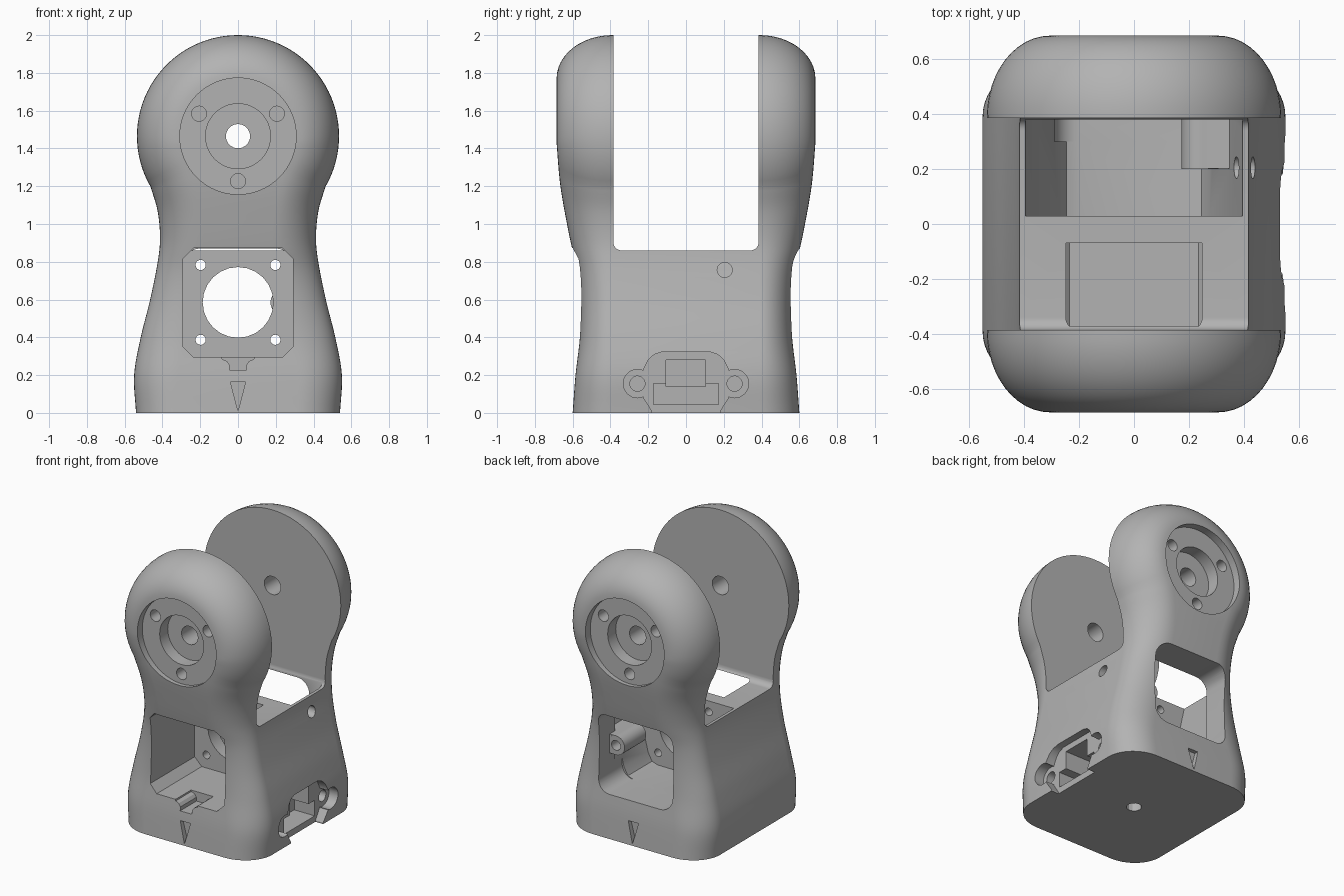
import bpy, bmesh, math
from mathutils import Vector

cube = bpy.data.objects.get("Cube")
if cube:
    bpy.data.objects.remove(cube, do_unlink=True)

grey = bpy.data.materials.new("plain grey")
grey.use_nodes = True
COLOR = (0.45, 0.45, 0.45, 1)
grey.diffuse_color = COLOR
grey.node_tree.nodes["Principled BSDF"].inputs["Base Color"].default_value = COLOR

PIVOT, R, ROUND, INNER = 1.465, 0.535, 0.23, 0.39


def make_object(name, bm):
    bmesh.ops.recalc_face_normals(bm, faces=bm.faces)
    mesh = bpy.data.meshes.new(name)
    bm.to_mesh(mesh)
    bm.free()
    mesh.materials.append(grey)
    obj = bpy.data.objects.new(name, mesh)
    bpy.context.collection.objects.link(obj)
    return obj


def spline(pts, steps=6):
    p = [Vector(q) for q in pts]
    p = [2 * p[0] - p[1]] + p + [2 * p[-1] - p[-2]]
    out = []
    for a, b, c, d in zip(p, p[1:], p[2:], p[3:]):
        for s in range(steps):
            t = s / steps
            out.append(0.5 * (2 * b + (c - a) * t + (2 * a - 5 * b + 4 * c - d) * t * t
                              + (3 * b - a - 3 * c + d) * t ** 3))
    return out + [p[-2]]


def circle(u, v, r, n=32):
    return [(u + r * math.cos(math.tau * i / n), v + r * math.sin(math.tau * i / n)) for i in range(n)]


def rect(u0, u1, v0, v1, r=0.0, n=8):
    """Rectangle; r cuts the corners, n=1 gives chamfers, larger n gives rounds."""
    if r == 0:
        return [(u0, v0), (u1, v0), (u1, v1), (u0, v1)]
    pts = []
    corners = [(u1 - r, v1 - r), (u0 + r, v1 - r), (u0 + r, v0 + r), (u1 - r, v0 + r)]
    for k, (u, v) in enumerate(corners):
        for i in range(n + 1):
            a = (k + i / n) * math.pi / 2
            pts.append((u + r * math.cos(a), v + r * math.sin(a)))
    return pts


def prism(name, pts, a, b, axis="y"):
    """Extrude a profile from a to b; profile is (x, z), (y, z) or (x, y)."""
    place = {"y": lambda u, v, w: (u, w, v), "x": lambda u, v, w: (w, u, v),
             "z": lambda u, v, w: (u, v, w)}[axis]
    bm = bmesh.new()
    ends = [[bm.verts.new(place(u, v, w)) for u, v in pts] for w in (a, b)]
    for ring in ends:
        bm.faces.new(ring)
    for i in range(len(pts)):
        j = (i + 1) % len(pts)
        bm.faces.new((ends[0][i], ends[0][j], ends[1][j], ends[1][i]))
    return make_object(name, bm)


def boolean(target, tool, operation="DIFFERENCE"):
    tool.hide_render = True
    mod = target.modifiers.new("cut", "BOOLEAN")
    mod.operation, mod.solver, mod.object = operation, "EXACT", tool
    bpy.context.view_layer.objects.active = target
    bpy.ops.object.modifier_apply(modifier=mod.name)
    bpy.data.objects.remove(tool, do_unlink=True)


def cut(pts, a, b, axis="y"):
    boolean(body, prism("cutter", pts, a, b, axis))


# Half silhouette: waisted lower body, then round head
side = spline([(.54, 0), (.55, .2), (.515, .4), (.465, .6), (.425, .8), (.413, .93),
               (.426, 1.07), (.463, 1.1975)])
for i in range(1, 33):
    a = math.radians(-30 + 120 * i / 32)
    side.append(Vector((R * math.cos(a), PIVOT + R * math.sin(a))))
side[-1].x = 0

depth_curve = spline([(.6, 0), (.585, .2), (.562, .4), (.56, .6), (.574, .75), (.603, .87),
                      (.63, 1), (.665, 1.2), (.683, 1.4), (.685, 1.5), (.685, 2.1)])


def depth(z):
    for p, q in zip(depth_curve, depth_curve[1:]):
        if p.y <= z <= q.y:
            return p.x + (q.x - p.x) * (z - p.y) / (q.y - p.y)
    return depth_curve[-1].x


# Body shell: the silhouette inset along a quarter round toward front and back
bm = bmesh.new()
rings = []
STEPS = 12
for i, p in enumerate(side):
    tangent = (side[min(i + 1, len(side) - 1)] - side[max(i - 1, 0)]).normalized()
    normal = Vector((tangent.y, -tangent.x))
    if i == 0:
        normal = Vector((1, 0))
    if i == len(side) - 1:
        normal = Vector((0, 1))
    quarter = []
    for k in range(STEPS + 1):
        a = math.pi / 2 * k / STEPS
        q = p - normal * ROUND * (1 - math.cos(a))
        quarter.append((q.x, INNER + (depth(q.y) - INNER) * math.sin(a), q.y))
    ring = quarter + [(-x, y, z) for x, y, z in reversed(quarter)]
    ring += [(-x, -y, z) for x, y, z in ring]
    rings.append([bm.verts.new(c) for c in ring])
for lo, hi in zip(rings, rings[1:]):
    for k in range(len(lo)):
        j = (k + 1) % len(lo)
        bm.faces.new((lo[k], lo[j], hi[j], hi[k]))
bm.faces.new(rings[0])
bmesh.ops.remove_doubles(bm, verts=bm.verts, dist=0.0001)
body = make_object("bracket_body", bm)

# Slot between the two arms
cut(rect(-.385, .385, .86, 2.3, .045), -1, 1, "x")

# Front bay with chamfered corners and cable notch in its sill
cut(rect(-.29, .29, .295, .873, .055, 1), -.9, -.07)
cut([(-.09, .31), (-.085, .285), (-.06, .275), (-.045, .255), (-.045, .228),
     (.045, .228), (.045, .255), (.06, .275), (.085, .285), (.09, .31)], -.9, -.4)

# Rear bay narrowing downward, with rounded rear window
half = [(.2, .3), (.245, .315), (.275, .37), (.36, .7), (.395, .86), (.395, .95)]
cut(half + [(-x, z) for x, z in reversed(half)], .03, .38)
cut(rect(-.29, .29, .3, .87, .09), .3, .9)

# Screw boss in the rear bay
boolean(body, prism("boss", circle(.24, .585, .068), .2, .44), "UNION")
boolean(body, prism("boss_web", rect(.24, .38, .518, .652), .201, .439), "UNION")
cut(circle(.24, .585, .035, 20), .3, .6)

# Dividing wall: large opening and four screw holes
cut(circle(0, .585, .187, 24), -.2, .15)
for x in (-.198, .198):
    for z in (.387, .783):
        cut(circle(x, z, .027, 16), -.2, .15)

# Arm recesses, screw holes and arrow marks on both faces
cut(circle(0, PIVOT, .064), -.9, .9)
for s in (-1, 1):
    cut(circle(0, PIVOT, .308, 64), s * .63, s * .9)
    cut(circle(0, PIVOT, .172, 48), s * .54, s * .9)
    for k in range(3):
        a = math.radians(30 + 120 * k)
        cut(circle(.238 * math.cos(a), PIVOT + .238 * math.sin(a), .04, 20), s * .5, s * .8)
    cut([(0, .01), (.04, .163), (-.04, .163)], s * .56, s * .9)

# Side socket: eared pocket, screw holes and stepped opening
outline = [(.18, -.03), (.18, .01), (.225, .08), (.225, .23), (.2, .28), (.17, .308), (.13, .322)]
cut(outline + [(-y, z) for y, z in reversed(outline)], .48, .8, "x")
for s in (-1, 1):
    cut(circle(s * .257, .155, .075), .48, .8, "x")
    cut(circle(s * .257, .155, .04, 20), .36, .8, "x")
cut(rect(-.107, .103, .14, .28), .25, .8, "x")
cut(rect(-.172, .172, .045, .155), .32, .8, "x")

# Side cable hole and base hole
cut(circle(.205, .757, .04, 20), .3, .8, "x")
cut(circle(0, 0, .05, 12), -.1, .2, "z")

# Smooth shading with crisp edges
for obj in bpy.context.selected_objects:
    obj.select_set(False)
body.select_set(True)
bpy.context.view_layer.objects.active = body
bpy.ops.object.shade_smooth_by_angle(angle=math.radians(30))
